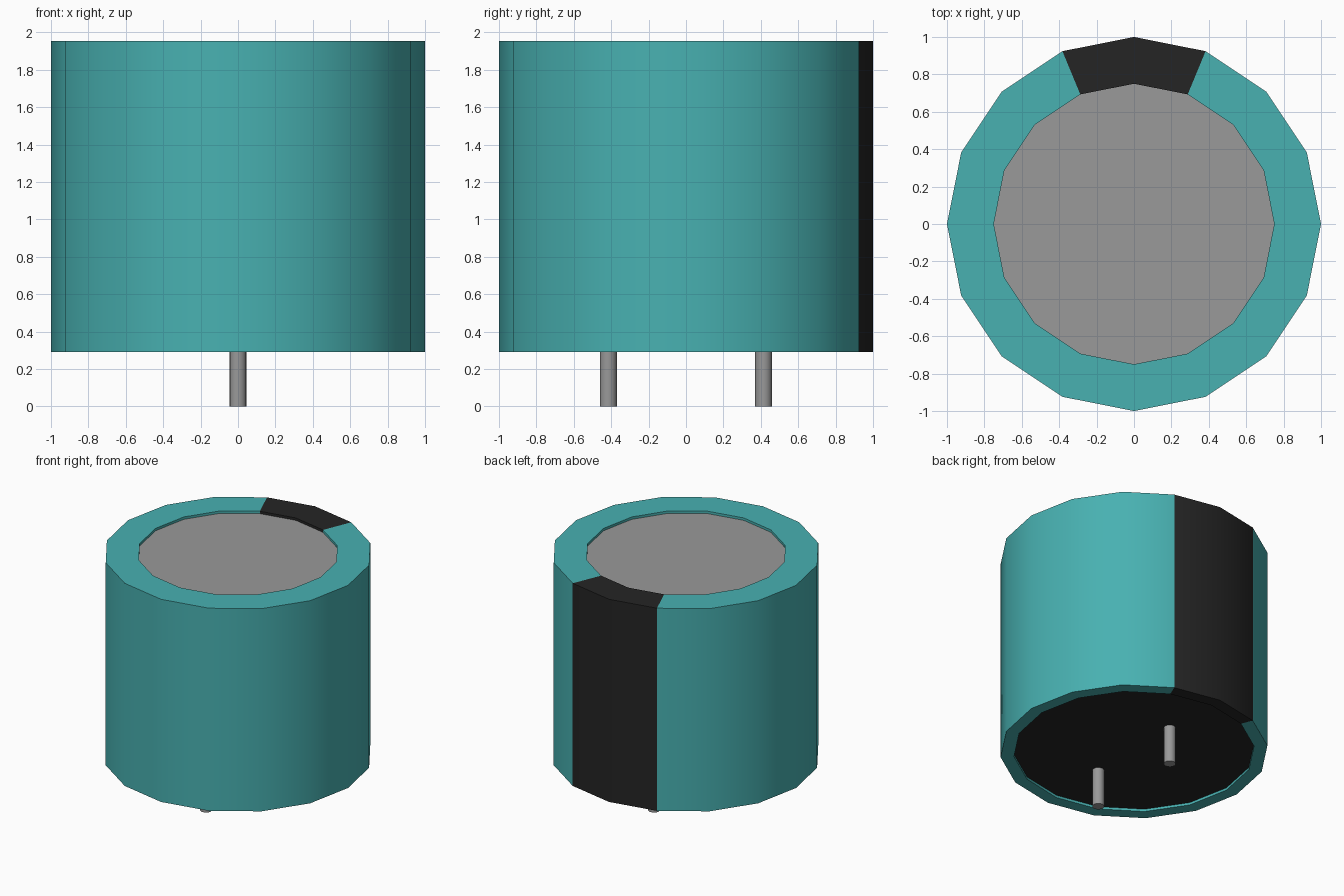
import bpy, bmesh, math

cube = bpy.data.objects.get("Cube")
if cube:
    bpy.data.objects.remove(cube, do_unlink=True)

SIDES = 16
BOTTOM, TOP = 0.29, 1.955
RECESS = 0.02


def material(name, rgb):
    m = bpy.data.materials.new(name)
    m.use_nodes = True
    color = (*rgb, 1.0)
    m.diffuse_color = color
    m.node_tree.nodes["Principled BSDF"].inputs["Base Color"].default_value = color
    return m


teal = material("teal", (0.065, 0.440, 0.442))
black = material("black", (0.018, 0.018, 0.018))
grey = material("metal grey", (0.32, 0.32, 0.32))


def add_object(name, bm, mats):
    mesh = bpy.data.meshes.new(name)
    bm.to_mesh(mesh)
    bm.free()
    for m in mats:
        mesh.materials.append(m)
    obj = bpy.data.objects.new(name, mesh)
    bpy.context.collection.objects.link(obj)
    bpy.ops.object.select_all(action='DESELECT')
    obj.select_set(True)
    bpy.context.view_layer.objects.active = obj
    bpy.ops.object.shade_smooth_by_angle(angle=math.radians(35))
    return obj


def ring(bm, radius, z):
    step = math.tau / SIDES
    return [bm.verts.new((radius * math.cos(i * step), radius * math.sin(i * step), z))
            for i in range(SIDES)]


# Sleeve: a revolved profile with rolled lips, listed from bottom recess to top recess
profile = [(0.9, BOTTOM + RECESS), (0.9, BOTTOM), (1.0, BOTTOM),
           (1.0, TOP), (0.75, TOP), (0.75, TOP - RECESS)]
bm = bmesh.new()
rings = [ring(bm, r, z) for r, z in profile]
for low, high in zip(rings, rings[1:]):
    for i in range(SIDES):
        j = (i + 1) % SIDES
        face = bm.faces.new((low[i], low[j], high[j], high[i]))
        # Polarity stripe: the two segments on either side of +y
        face.material_index = int(i in (SIDES // 4 - 1, SIDES // 4))
add_object("sleeve", bm, [teal, black])


# End discs closing the recesses
def disc(name, radius, z, up, mat):
    bm = bmesh.new()
    verts = ring(bm, radius, z)
    bm.faces.new(verts if up else verts[::-1])
    add_object(name, bm, [mat])


disc("top_plate", 0.75, TOP - RECESS, True, grey)
disc("bottom_seal", 0.9, BOTTOM + RECESS, False, black)

# Two wire legs along y
for name, y in (("front_leg", -0.415), ("back_leg", 0.415)):
    height = BOTTOM + RECESS
    bm = bmesh.new()
    bmesh.ops.create_cone(bm, cap_ends=True, segments=16, radius1=0.045,
                          radius2=0.045, depth=height)
    bmesh.ops.translate(bm, verts=bm.verts, vec=(0, y, height / 2))
    add_object(name, bm, [grey])
